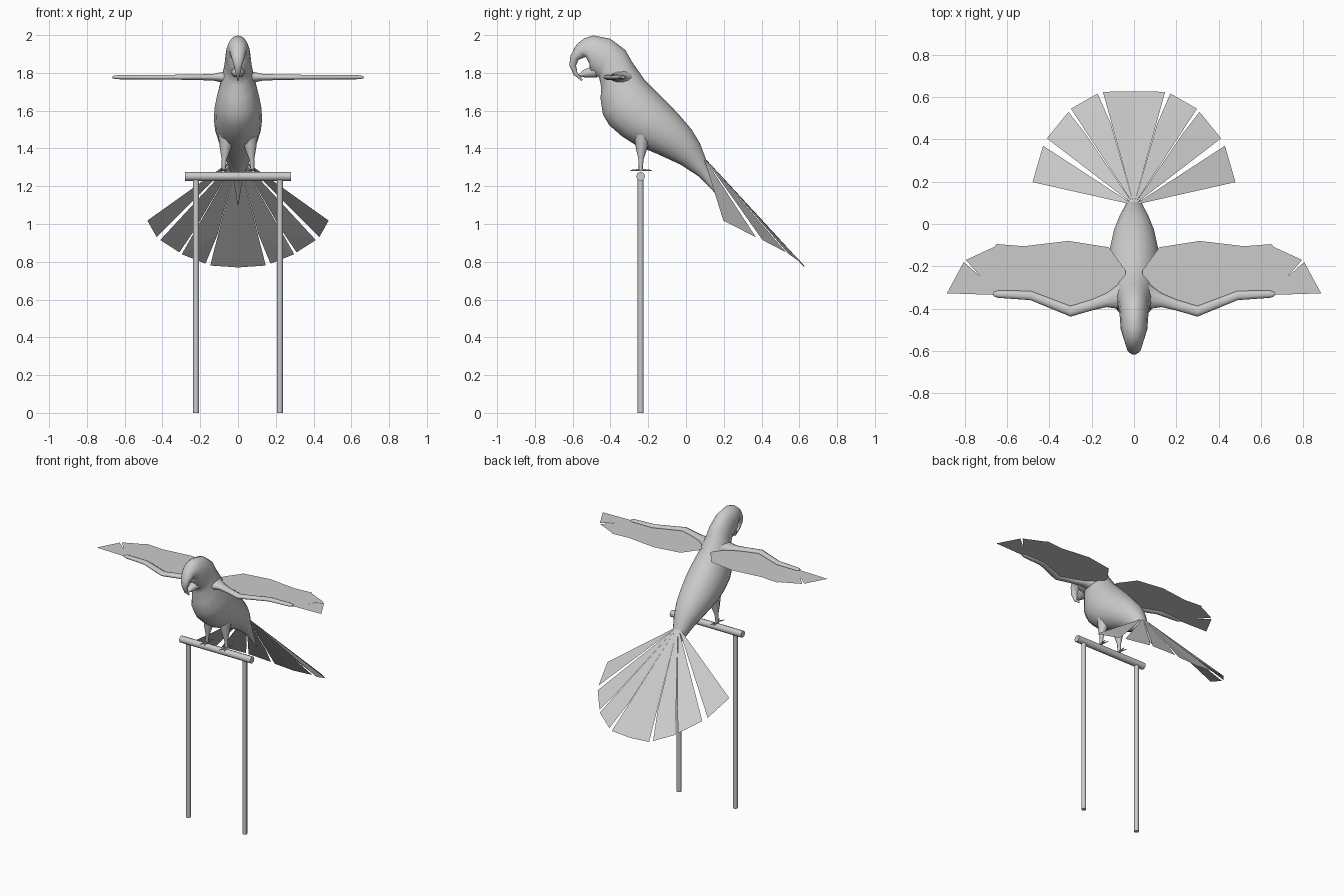
import bpy, bmesh, math
from mathutils import Vector

if "Cube" in bpy.data.objects:
    bpy.data.objects.remove(bpy.data.objects["Cube"])

grey = bpy.data.materials.new("plain grey")
grey.diffuse_color = (0.6, 0.6, 0.6, 1)
grey.use_nodes = True
grey.node_tree.nodes["Principled BSDF"].inputs["Base Color"].default_value = grey.diffuse_color


def finish(name, bm, mirror=False, smooth=True, angle=60):
    me = bpy.data.meshes.new(name)
    bm.to_mesh(me)
    bm.free()
    me.materials.append(grey)
    ob = bpy.data.objects.new(name, me)
    bpy.context.collection.objects.link(ob)
    if mirror:
        ob.modifiers.new("mirror", "MIRROR")
    if smooth:
        bpy.ops.object.select_all(action="DESELECT")
        ob.select_set(True)
        bpy.context.view_layer.objects.active = ob
        bpy.ops.object.shade_smooth_by_angle(angle=math.radians(angle))
    return ob


def skin(bm, rings):
    """Bridge rings of points into a closed tube."""
    rows = [[bm.verts.new(p) for p in r] for r in rings]
    n = len(rows[0])
    for a, b in zip(rows, rows[1:]):
        for i in range(n):
            j = (i + 1) % n
            bm.faces.new((a[i], a[j], b[j], b[i]))
    bm.faces.new(rows[0])
    bm.faces.new(rows[-1])
    bmesh.ops.recalc_face_normals(bm, faces=bm.faces[:])


def ring(centre, u, v, n):
    c, u, v = Vector(centre), Vector(u), Vector(v)
    return [c + u * math.cos(2 * math.pi * i / n) + v * math.sin(2 * math.pi * i / n)
            for i in range(n)]


def side_loft(name, stations, n=16):
    """Stations: upper y, z, lower y, z, half width."""
    bm = bmesh.new()
    rings = []
    for y1, z1, y2, z2, w in stations:
        mid = (0, (y1 + y2) / 2, (z1 + z2) / 2)
        rings.append(ring(mid, (0, (y1 - y2) / 2, (z1 - z2) / 2), (w, 0, 0), n))
    skin(bm, rings)
    return finish(name, bm)


def rod(name, a, b, r1, r2, n=8, mirror=False):
    a, b = Vector(a), Vector(b)
    d = (b - a).normalized()
    u = d.orthogonal().normalized()
    v = d.cross(u)
    bm = bmesh.new()
    skin(bm, [ring(a, u * r1, v * r1, n), ring(b, u * r2, v * r2, n)])
    return finish(name, bm, mirror)


def sheet(name, points, mirror=True):
    bm = bmesh.new()
    f = bm.faces.new([bm.verts.new(p) for p in points])
    f.normal_update()
    if f.normal.z < 0:
        f.normal_flip()
    bmesh.ops.triangulate(bm, faces=[f])
    return finish(name, bm, mirror, smooth=False)


# hooked upper beak, head and body in one loft
side_loft("body", [
    (-.553, 1.757, -.547, 1.765, .003),
    (-.595, 1.79, -.575, 1.80, .012),
    (-.618, 1.84, -.582, 1.84, .022),
    (-.612, 1.89, -.568, 1.87, .034),
    (-.58, 1.95, -.53, 1.885, .045),
    (-.54, 1.983, -.512, 1.85, .054),
    (-.49, 1.998, -.505, 1.80, .063),
    (-.40, 1.98, -.46, 1.775, .068),
    (-.32, 1.92, -.45, 1.73, .074),
    (-.285, 1.857, -.452, 1.66, .088),
    (-.217, 1.76, -.44, 1.58, .113),
    (-.15, 1.695, -.407, 1.524, .125),
    (-.085, 1.63, -.34, 1.465, .127),
    (-.03, 1.57, -.27, 1.42, .121),
    (.03, 1.50, -.15, 1.37, .102),
    (.075, 1.425, -.03, 1.315, .072),
    (.105, 1.345, .07, 1.25, .042),
    (.15, 1.24, .13, 1.19, .02),
    (.21, 1.105, .205, 1.10, .003)])

# lower beak
side_loft("lower_beak", [
    (-.572, 1.79, -.565, 1.782, .006),
    (-.543, 1.815, -.53, 1.775, .022),
    (-.49, 1.84, -.47, 1.775, .04)], 10)

# wing arms: x, y, half depth, half height
bm = bmesh.new()
skin(bm, [ring((x, y, 1.777), (0, ry, 0), (0, 0, rz), 10) for x, y, ry, rz in [
    (.03, -.33, .09, .05), (.08, -.345, .055, .03), (.13, -.36, .033, .019),
    (.20, -.383, .026, .016), (.30, -.413, .025, .014), (.49, -.338, .022, .013),
    (.645, -.332, .017, .011), (.664, -.332, .009, .006)]])
finish("wing_arm", bm, mirror=True)

# flat wing feathers
sheet("wing_feathers", [(x, y, 1.775) for x, y in [
    (.04, -.35), (.13, -.36), (.30, -.413), (.49, -.338), (.66, -.335), (.885, -.328),
    (.805, -.18), (.725, -.25), (.795, -.17), (.66, -.108), (.65, -.095),
    (.52, -.105), (.31, -.08), (.12, -.11), (.04, -.22)]])

# fanned tail feathers
root = (0, .09, 1.36)
sheet("tail_centre_feather", [root, (.147, .625, .78), (0, .627, .77)])
sheet("tail_inner_feather", [root, (.108, .47, .945), (.172, .617, .79), (.298, .545, .84)])
sheet("tail_middle_feather", [root, (.232, .43, .965), (.31, .53, .85), (.412, .405, .915)])
sheet("tail_outer_feather", [root, (.43, .37, .93), (.48, .198, 1.018)])

# legs and toes
bm = bmesh.new()
skin(bm, [ring((x, y, z), (r, 0, 0), (0, r, 0), 8) for x, y, z, r in [
    (.06, -.23, 1.47, .045), (.066, -.235, 1.40, .03), (.073, -.238, 1.34, .013),
    (.077, -.24, 1.28, .01)]])
finish("leg", bm, mirror=True)
for dx, dy in ((-.018, -.055), (.018, -.055), (-.012, .06), (.014, .06)):
    rod("toe", (.077, -.24, 1.286), (.077 + dx, -.24 + dy, 1.284), .007, .002, 6, True)

# perch stand
rod("perch_bar", (-.28, -.24, 1.252), (.28, -.24, 1.252), .024, .024)
rod("perch_post", (.222, -.24, 0), (.222, -.24, 1.25), .016, .016, 8, True)
